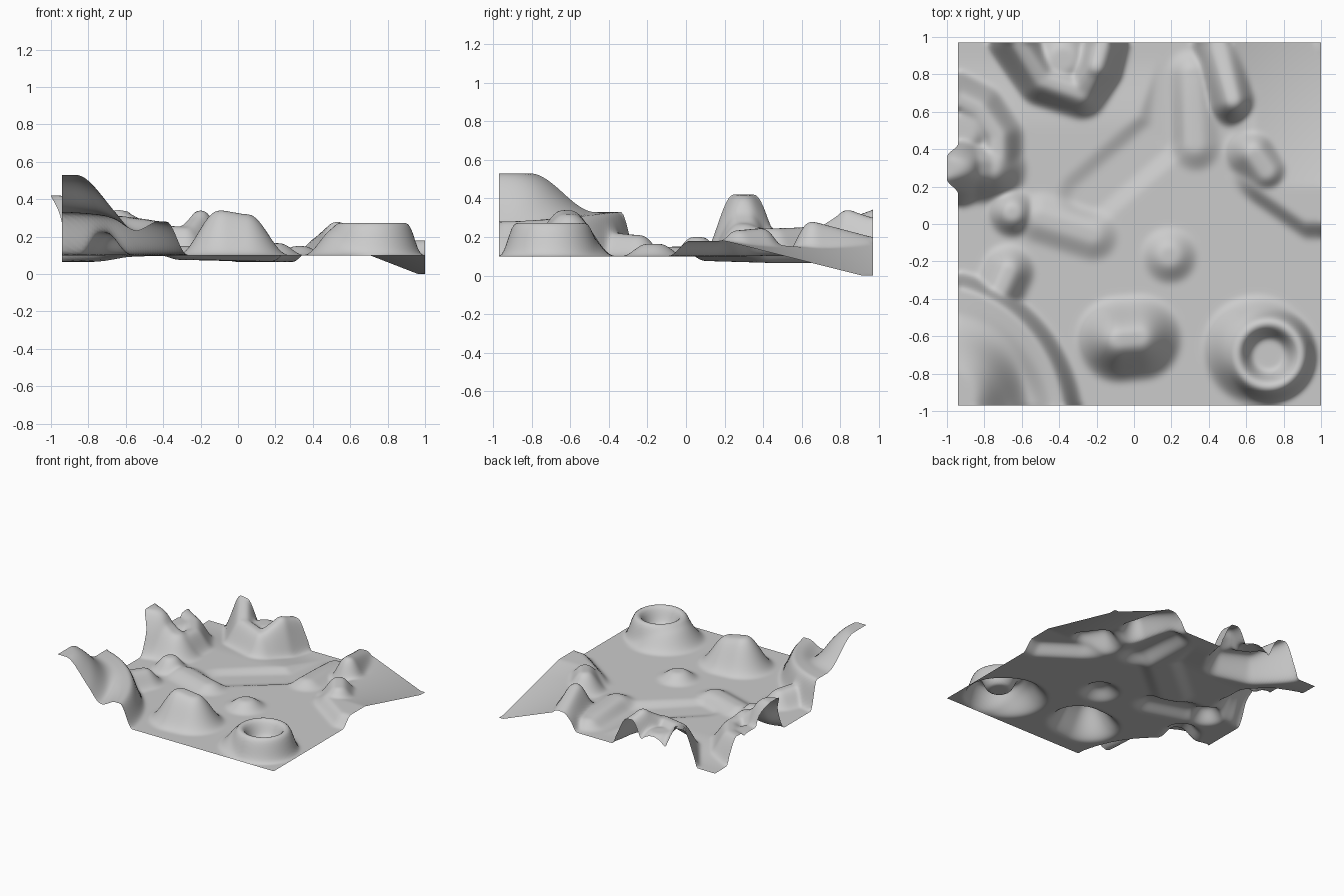
import bpy, bmesh
from math import hypot, atan2, pi

if "Cube" in bpy.data.objects:
    bpy.data.objects.remove(bpy.data.objects["Cube"])

N = 150  # grid cells per side


def step(a, b, t):
    t = min(1, max(0, (t - a) / (b - a)))
    return t * t * (3 - 2 * t)


def ridge(x, y, x0, y0, h0, x1, y1, h1, r=.15, core=.15):
    """Rounded ridge between two crest points; returns height above the floor."""
    dx, dy = x1 - x0, y1 - y0
    n = dx * dx + dy * dy
    t = max(0, min(1, ((x - x0) * dx + (y - y0) * dy) / n))
    d = hypot(x - x0 - t * dx, y - y0 - t * dy)
    return (h0 + t * (h1 - h0)) * (1 - step(core, 1, d / r))


def hill(x, y, cx, cy, h, r, core=.25):
    return h * (1 - step(core, 1, hypot(x - cx, y - cy) / r))


# x, y, height, radius
HILLS = [
    (.19, -.17, .065, .16),    # central bump
    (-.65, .06, .1, .14),      # small left hill
    (-.95, .3, .32, .22),      # left peak
    (-.92, .5, .14, .26),      # left plateau
    (-.38, .88, .13, .22),     # saddle between the back ridges
]
# crest start x, y, height and crest end x, y, height
RIDGES = [
    (-.5, .03, .05, -.22, -.06, .05),     # low mound
    (-.72, -.36, .12, -.67, -.25, .11),   # front left spur
    (-.73, .33, .15, -.73, .47, .145),    # left arc
    (-.73, .47, .145, -.83, .61, .15),
    (-.83, .61, .15, -.97, .68, .165),
    (-.64, 1, .25, -.49, .77, .17),       # back left twin ridge
    (-.49, .77, .17, -.28, .7, .15),
    (-.28, .7, .15, -.2, .84, .24),
    (-.2, .84, .24, -.16, 1, .19),
    (.31, .8, .03, .33, .42, .05),        # back right ridges
    (.44, 1, .09, .53, .66, .18),
]
# wider ridges, same layout plus radius
BROAD = [
    (-.08, -.62, .24, .03, -.61, .22, .24, .12),  # round dome
    (-.88, .3, .26, -.76, .3, .17, .2),           # left shoulder
    (.64, .38, .145, .71, .28, .135, .165),       # right hill
]


def corner_hill(x, y):
    """Tall front left corner with a round terrace that ends in a cliff."""
    r = hypot(x + 1.1, y + 1.1)
    k = step(.1, .9, atan2(y + 1.1, x + 1.1) / (pi / 2))
    terrace = .18 + .05 * k
    dip = .05 * (1 - k) * (1 - step(0, .12, abs(r - .57)))
    peak = (.43 - terrace) * (1 - step(.22, .55, r - .1 * k - .2 * k * (1 - k)))
    return (terrace + peak - dip) * (1 - step(.73 + .05 * k, .84 + .02 * k, r))


def crater(x, y):
    """Ring wall: steep inside down to a raised floor, ledge on the left flank."""
    d = hypot(x - .72, y + .7) - .175
    if d < 0:
        return .055 + .12 * (1 - step(.02, .09, -d))
    return max(.175 * (1 - step(.015, .085, d)), hill(x, y, .655, -.675, .15, .3, .45))


def height(x, y):
    # floor with a shallow winding channel from the back edge
    dig = max(ridge(x, y, .22, 1, 1, .17, .5, 1, .17, .4),
              ridge(x, y, .17, .5, 1, -.25, .14, .7, .17, .4))
    floor = .1 - .035 * max(step(.5, .9, y), dig)
    # terrace at the back right, falling to zero at the corner
    t = 1.08 * max(0, (x - .5) / .5) * max(0, (y - .2) / .77)
    edge = max(-.04, .18 - .7 * (x - .6))
    mask = step(-.05, .06, y - edge) * step(.5, .66, x + .12 * step(.7, .97, y))
    floor += (.18 * (1 - min(1, t)) - floor) * mask
    # landforms
    z = max([ridge(x, y, *p) for p in RIDGES + BROAD] + [hill(x, y, *p) for p in HILLS]
            + [corner_hill(x, y), crater(x, y)])
    # blend smoothly out of a floor that lies below or above the base level
    return max(floor, floor + (.1 - floor) * step(0, .04, z) + z if floor < .1 else .1 + z)


# terrain sheet
bm = bmesh.new()
rows = []
for j in range(N + 1):
    y = -.97 + 1.94 * j / N
    row = []
    for i in range(N + 1):
        x = -.94 + 1.94 * i / N
        # left edge bulges outward at the peak
        out = .06 * step(.16, .24, y) * (1 - step(.36, .43, y)) * (1 - step(-.94, -.85, x))
        row.append(bm.verts.new((x - out, y, height(x, y))))
    rows.append(row)
for a, b in zip(rows, rows[1:]):
    for i in range(N):
        bm.faces.new((a[i], a[i + 1], b[i + 1], b[i]))

# soften creases where landforms meet, keeping the border in place
inner = [v for v in bm.verts if not v.is_boundary]
for _ in range(5):
    bmesh.ops.smooth_vert(bm, verts=inner, factor=.5, use_axis_z=True)

mesh = bpy.data.meshes.new("terrain")
bm.to_mesh(mesh)
bm.free()
mesh.shade_smooth()
terrain = bpy.data.objects.new("terrain", mesh)
bpy.context.collection.objects.link(terrain)
